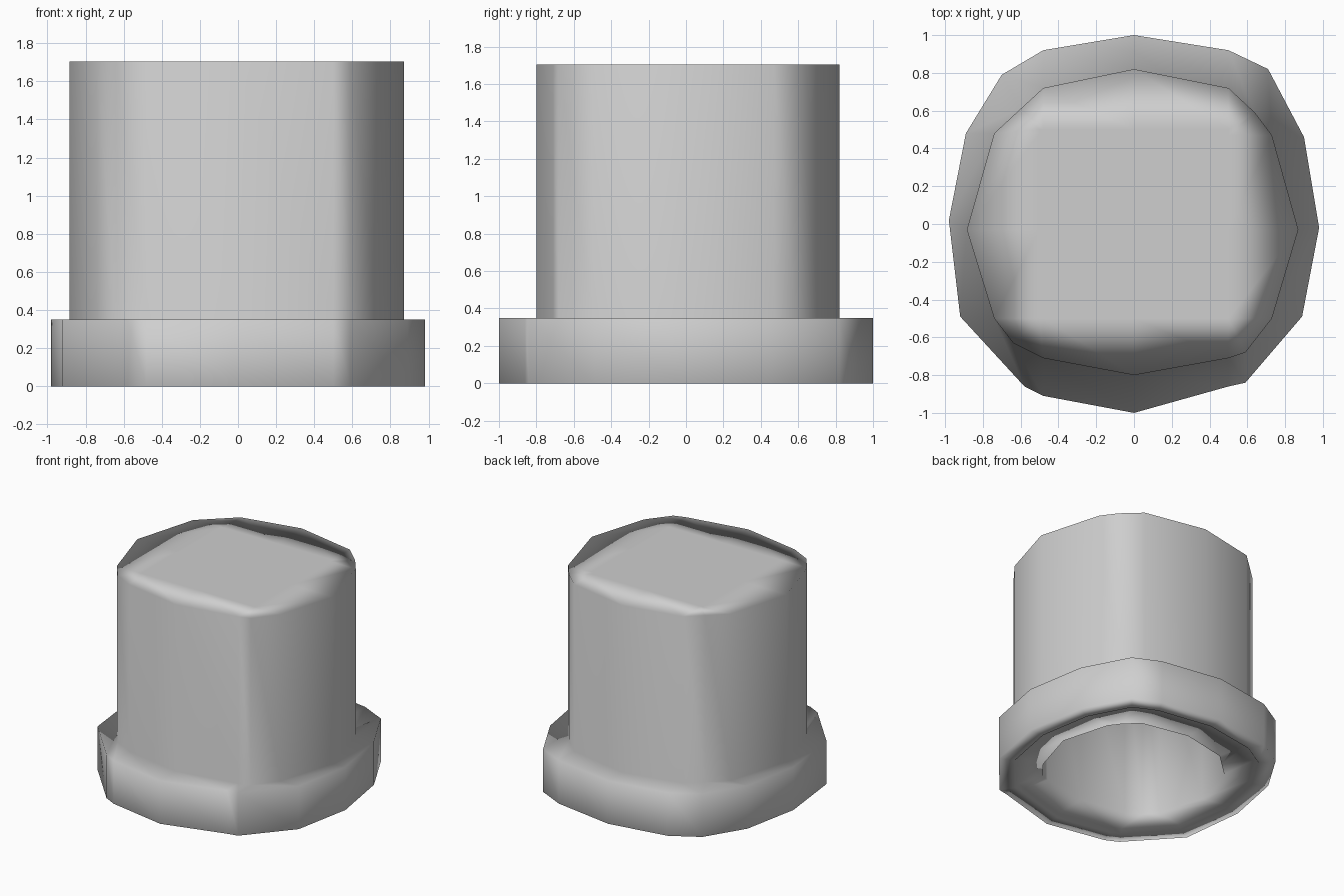
import bpy
import bmesh

cube = bpy.data.objects.get("Cube")
if cube:
    bpy.data.objects.remove(cube, do_unlink=True)

# Uneven sixteen-sided outlines, paired point for point
BRIM = [(0, 1), (.5, .92), (.71, .82), (.9, .46), (.98, -.02), (.89, -.49),
        (.59, -.84), (.5, -.86), (0, -1), (-.48, -.91), (-.58, -.86),
        (-.92, -.49), (-.98, .02), (-.89, .48), (-.7, .79), (-.48, .92)]
CROWN = [(0, .82), (.5, .72), (.64, .59), (.73, .47), (.87, -.03), (.73, -.5),
         (.59, -.68), (.5, -.71), (0, -.8), (-.48, -.71), (-.64, -.63),
         (-.74, -.5), (-.885, -.03), (-.74, .48), (-.6, .61), (-.48, .72)]

BRIM_TOP = .35
CROWN_TOP = 1.705
CEILING = 1.52


def scaled(outline, factor):
    return [(x * factor, y * factor) for x, y in outline]


def clamped(outline, limit):
    return [tuple(max(-limit, min(limit, c)) for c in point) for point in outline]


def loft(name, sections, material):
    """Join the sections in order and close both ends."""
    bm = bmesh.new()
    rings = [[bm.verts.new((x, y, z)) for x, y in outline]
             for outline, z in sections]
    for low, high in zip(rings, rings[1:]):
        for i in range(len(low)):
            j = (i + 1) % len(low)
            bm.faces.new((low[i], low[j], high[j], high[i]))
    bm.faces.new(rings[0])
    bm.faces.new(rings[-1])
    bmesh.ops.remove_doubles(bm, verts=bm.verts, dist=.001)
    bmesh.ops.recalc_face_normals(bm, faces=bm.faces)
    for face in bm.faces:
        face.smooth = True
    mesh = bpy.data.meshes.new(name)
    bm.to_mesh(mesh)
    bm.free()
    mesh.materials.append(material)
    obj = bpy.data.objects.new(name, mesh)
    bpy.context.collection.objects.link(obj)
    return obj


grey = bpy.data.materials.new("light_grey")
grey.use_nodes = True
grey.diffuse_color = (.62, .62, .62, 1)
grey.node_tree.nodes["Principled BSDF"].inputs["Base Color"].default_value = (.62, .62, .62, 1)

# Hollow crown and brim in one continuous shell, from the inner ceiling outwards
bore = scaled(CROWN, .76)
shell = loft("hollow_crown_and_brim", [
    (bore, CEILING),
    (bore, .03),
    (scaled(BRIM, .86), .03),
    (scaled(BRIM, .88), 0),
    (BRIM, 0),
    (BRIM, BRIM_TOP),
    (CROWN, BRIM_TOP),
    (CROWN, CROWN_TOP),
    (clamped(CROWN, .5), CROWN_TOP),
], grey)

# Large walls lead the smooth shading, so the rims look softly rounded
soft = shell.modifiers.new("soft_rims", 'WEIGHTED_NORMAL')
soft.mode = 'FACE_AREA_WITH_ANGLE'
soft.keep_sharp = False
